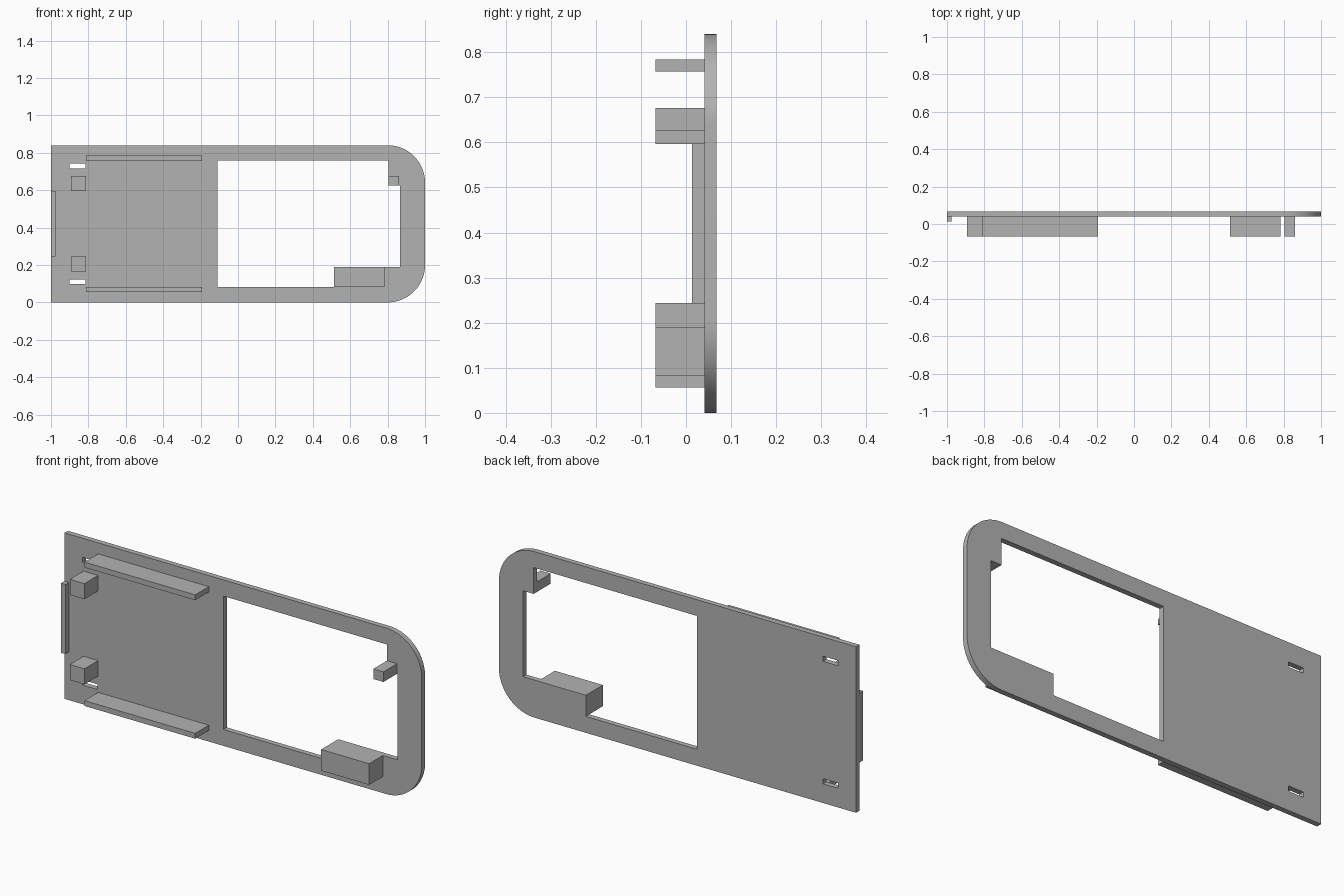
import bpy, bmesh, math

cube = bpy.data.objects.get("Cube")
if cube:
    bpy.data.objects.remove(cube, do_unlink=True)

GREY = (0.45, 0.45, 0.45, 1)
mat = bpy.data.materials.new("plain grey")
mat.use_nodes = True
mat.diffuse_color = GREY
mat.node_tree.nodes["Principled BSDF"].inputs["Base Color"].default_value = GREY

WIDTH, HEIGHT, RADIUS = 2.0, 0.84, 0.2
PLATE_FRONT, PLATE_BACK, BLOCK_FRONT = 0.041, 0.068, -0.068


def finish(name, bm):
    bmesh.ops.recalc_face_normals(bm, faces=bm.faces)
    mesh = bpy.data.meshes.new(name)
    bm.to_mesh(mesh)
    bm.free()
    mesh.materials.append(mat)
    obj = bpy.data.objects.new(name, mesh)
    bpy.context.collection.objects.link(obj)
    return obj


def rect(x0, x1, z0, z1):
    return [(x0, z0), (x1, z0), (x1, z1), (x0, z1)]


def extruded(name, loops, y0, y1):
    """Fill an outline with optional holes in the XZ plane and give it depth."""
    bm = bmesh.new()
    edges = []
    for loop in loops:
        verts = [bm.verts.new((x, y0, z)) for x, z in loop]
        edges += [bm.edges.new((v, verts[i - 1])) for i, v in enumerate(verts)]
    bmesh.ops.triangle_fill(bm, edges=edges, use_beauty=True, normal=(0, -1, 0))
    new = bmesh.ops.extrude_face_region(bm, geom=bm.faces[:], use_keep_orig=True)["geom"]
    bmesh.ops.translate(bm, vec=(0, y1 - y0, 0),
                        verts=[g for g in new if isinstance(g, bmesh.types.BMVert)])
    return finish(name, bm)


def block(name, x0, x1, z0, z1, front=BLOCK_FRONT):
    return extruded(name, [rect(x0, x1, z0, z1)], front, PLATE_FRONT)


def arc(cx, cz, start, steps=24):
    return [(cx + RADIUS * math.cos(a), cz + RADIUS * math.sin(a))
            for a in (start + math.pi / 2 * i / steps for i in range(steps + 1))]


# Plate: square at one end, rounded at the other
cx = WIDTH / 2 - RADIUS
outline = ([(-1, 0)] + arc(cx, RADIUS, -math.pi / 2)
           + arc(cx, HEIGHT - RADIUS, 0) + [(-1, HEIGHT)])

# Stepped window and two slots
window = [(-0.11, 0.083), (0.513, 0.083), (0.513, 0.19), (0.865, 0.19),
          (0.865, 0.625), (0.805, 0.625), (0.805, 0.758), (-0.11, 0.758)]
slots = [rect(-0.9, -0.815, z, z + 0.026) for z in (0.097, HEIGHT - 0.123)]

plate = extruded("plate", [outline, window] + slots, PLATE_FRONT, PLATE_BACK)
bpy.context.view_layer.objects.active = plate
plate.select_set(True)
bpy.ops.object.shade_smooth_by_angle(angle=math.radians(30))
plate.select_set(False)

# Rails and pegs, mirrored about the middle height
for side in ("lower", "upper"):
    def span(z0, z1):
        return (z0, z1) if side == "lower" else (HEIGHT - z1, HEIGHT - z0)
    block(side + "_rail", -0.812, -0.192, *span(0.056, 0.083))
    block(side + "_peg", -0.894, -0.812, *span(0.165, 0.244))

# End tab, support block and corner post
block("end_tab", -1, -0.975, 0.244, 0.596, front=0.013)
block("support_block", 0.513, 0.782, 0.083, 0.19)
block("corner_post", 0.805, 0.862, 0.625, 0.676)
